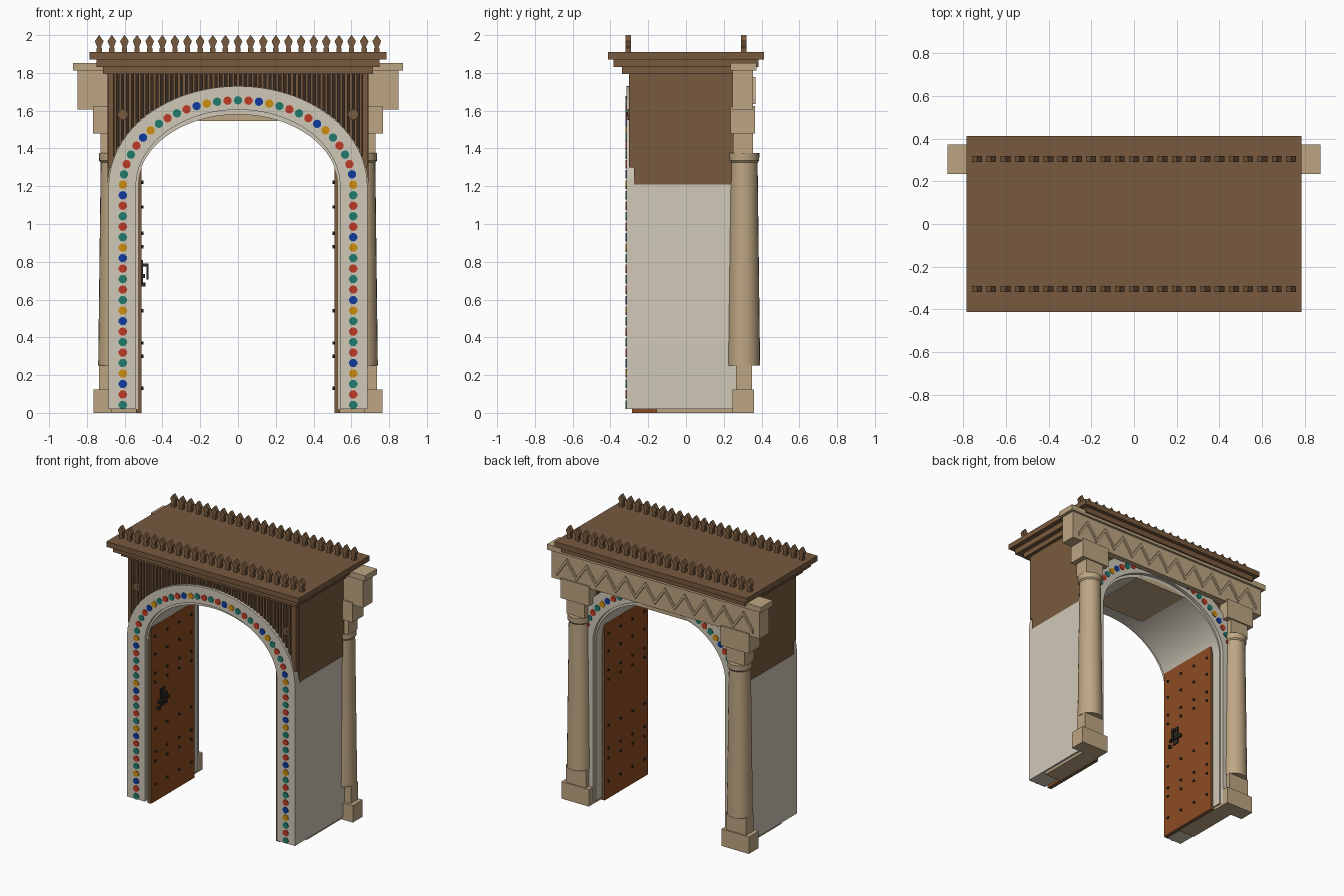
import bpy, bmesh, math
from mathutils import Matrix, Vector

cube = bpy.data.objects.get("Cube")
if cube:
    bpy.data.objects.remove(cube)


def material(name, rgb):
    lin = [((c / 255 + 0.055) / 1.055) ** 2.4 for c in rgb]
    m = bpy.data.materials.new(name)
    m.use_nodes = True
    m.diffuse_color = (*lin, 1)
    m.node_tree.nodes["Principled BSDF"].inputs["Base Color"].default_value = (*lin, 1)
    return m


plaster = material("pale plaster", (208, 200, 184))
wood = material("brown wood", (120, 90, 62))
shadow_wood = material("dark wood", (52, 42, 32))
stone = material("tan stone", (190, 166, 131))
door_wood = material("russet door wood", (140, 76, 36))
iron = material("dark iron", (48, 42, 36))
red = material("red tile", (190, 58, 38))
teal = material("teal tile", (32, 124, 108))
ochre = material("ochre tile", (206, 142, 14))
blue = material("blue tile", (16, 58, 160))


def finish(name, bm, *mats):
    bmesh.ops.recalc_face_normals(bm, faces=bm.faces)
    me = bpy.data.meshes.new(name)
    bm.to_mesh(me)
    bm.free()
    ob = bpy.data.objects.new(name, me)
    bpy.context.collection.objects.link(ob)
    for m in mats:
        me.materials.append(m)
    return ob


def add_box(bm, x0, x1, y0, y1, z0, z1):
    mid = Vector((x0 + x1, y0 + y1, z0 + z1)) / 2
    size = Matrix.Diagonal((abs(x1 - x0), abs(y1 - y0), abs(z1 - z0), 1))
    bmesh.ops.create_cube(bm, size=1, matrix=Matrix.Translation(mid) @ size)


def boxes(name, mat, *dims):
    bm = bmesh.new()
    for d in dims:
        add_box(bm, *d)
    return finish(name, bm, mat)


def add_disc(bm, centre, radius, depth, axis, sides=8, mat=0):
    rot = Vector((0, 0, 1)).rotation_difference(Vector(axis)).to_matrix().to_4x4()
    r = bmesh.ops.create_cone(bm, cap_ends=True, segments=sides, radius1=radius, radius2=radius,
                              depth=depth, matrix=Matrix.Translation(centre) @ rot)
    for f in {f for v in r["verts"] for f in v.link_faces}:
        f.material_index = mat


def add_strip(bm, side_a, side_b, y0, y1):
    """Solid band between two x-z outlines, given depth along y."""
    grid = [[bm.verts.new((p[0], y, p[1])) for p in side] for side, y in
            ((side_a, y0), (side_b, y0), (side_b, y1), (side_a, y1))]
    n = len(side_a)
    for k in range(4):
        a, b = grid[k], grid[(k + 1) % 4]
        for i in range(n - 1):
            bm.faces.new((a[i], a[i + 1], b[i + 1], b[i]))
    for i in (0, n - 1):
        bm.faces.new([g[i] for g in grid])


# Arch outlines
SPRING, FLOOR, STEPS = 1.2, 0.02, 48


def arch(a, b, legs=True):
    pts = [(-a * math.cos(math.pi * i / STEPS), SPRING + b * math.sin(math.pi * i / STEPS))
           for i in range(STEPS + 1)]
    return [(-a, FLOOR)] + pts + [(a, FLOOR)] if legs else pts


def arch_height(x):
    return SPRING + 0.53 * math.sqrt(max(0, 1 - (x / 0.685) ** 2))


bm = bmesh.new()
add_strip(bm, arch(0.685, 0.53), arch(0.53, 0.38), -0.29, 0.29)
for s in (-1, 1):
    add_strip(bm, arch(0.685, 0.53), arch(0.54, 0.405), s * 0.29, s * 0.315)
arch_wall = finish("arch_wall", bm, plaster)
bpy.context.view_layer.objects.active = arch_wall
arch_wall.select_set(True)
bpy.ops.object.shade_smooth_by_angle()
arch_wall.select_set(False)

# Round tiles following the middle of the arch, on both faces
path = arch(0.61, 0.455)
lengths = [math.dist(p, q) for p, q in zip(path, path[1:])]
total, count = sum(lengths), 73
pattern = [1, 0, 3, 2] + [1, 0, 1, 0, 3, 2] * 12
bm = bmesh.new()
for i in range(count):
    d = 0.022 + (total - 0.044) * i / (count - 1)
    k = 0
    while k < len(lengths) - 1 and d > lengths[k]:
        d -= lengths[k]
        k += 1
    p = Vector(path[k]).lerp(Vector(path[k + 1]), d / lengths[k])
    for s in (-1, 1):
        add_disc(bm, (p.x, s * 0.3165, p.y), 0.0225, 0.006, (0, s, 0), 10, pattern[i])
finish("arch_tiles", bm, red, teal, ochre, blue)

# Timber housing above the arch
crown = [(x * 0.69 / 0.685, z) for x, z in arch(0.685, 0.53, False)]
crown = [(x, max(z, 1.21)) for x, z in crown]
bm = bmesh.new()
add_strip(bm, crown, [(x, 1.8) for x, z in crown], -0.275, 0.275)
finish("upper_housing", bm, wood)
inner = [p for p in crown if p[1] > 1.3]
bm = bmesh.new()
for s in (-1, 1):
    add_strip(bm, inner, [(x, 1.8) for x, z in inner], s * 0.275, s * 0.28)
finish("screen_backing", bm, shadow_wood)

# Vertical slats of the screens, with corner posts and rosettes
bm = bmesh.new()
for s in (-1, 1):
    for i in range(51):
        x = -0.65 + i * 0.026
        add_box(bm, x - 0.007, x + 0.007, s * 0.275, s * 0.298, max(1.3, arch_height(x) - 0.02), 1.8)
    for e in (-1, 1):
        add_box(bm, e * 0.66, e * 0.685, s * 0.275, s * 0.303, 1.3, 1.8)
        add_disc(bm, (e * 0.61, s * 0.304, 1.58), 0.03, 0.014, (0, s, 0), 8)
        add_disc(bm, (e * 0.61, s * 0.31, 1.58), 0.012, 0.014, (0, s, 0), 8)
finish("screen_slats", bm, wood)

# Stepped roof
boxes("roof", wood, (-0.715, 0.715, -0.34, 0.34, 1.795, 1.832), (-0.75, 0.75, -0.385, 0.385, 1.832, 1.872),
      (-0.785, 0.785, -0.413, 0.413, 1.872, 1.91))

# Rows of pointed finials
half = [(0.014, 1.91), (0.014, 1.932), (0.01, 1.936), (0.023, 1.968), (0, 2.0)]
bm = bmesh.new()
for s in (-1, 1):
    for i in range(23):
        x = (i - 11) * 0.0668
        add_strip(bm, [(x - w, z) for w, z in half[:-1]] + [(x - 0.001, 2.0)],
                  [(x + w, z) for w, z in half[:-1]] + [(x + 0.001, 2.0)], s * 0.305 - 0.014, s * 0.305 + 0.014)
finish("roof_finials", bm, wood)

# Stone columns, bases and capitals
shaft = [(0, 0.25), (0.087, 0.25), (0.087, 0.27), (0.074, 1.325), (0.082, 1.335), (0.084, 1.375), (0, 1.375)]
for s, side in ((1, "left"), (-1, "right")):
    bm = bmesh.new()
    cx = s * 0.653
    edges = []
    vs = [bm.verts.new((cx + r, 0.305, z)) for r, z in shaft]
    edges = [bm.edges.new(e) for e in zip(vs, vs[1:])]
    bmesh.ops.spin(bm, geom=vs + edges, cent=(cx, 0.305, 0), axis=(0, 0, 1), angle=math.tau, steps=24)
    bmesh.ops.remove_doubles(bm, verts=bm.verts, dist=0.0005)
    column = finish(side + "_column", bm, stone)
    bpy.context.view_layer.objects.active = column
    column.select_set(True)
    bpy.ops.object.shade_smooth_by_angle()
    column.select_set(False)
    boxes(side + "_column_blocks", stone,
          (cx - 0.112, cx + 0.112, 0.245, 0.36, 0, 0.125), (cx - 0.082, cx + 0.082, 0.265, 0.35, 0.125, 0.255),
          (cx - 0.075, cx + 0.075, 0.25, 0.355, 1.375, 1.48), (cx - 0.115, cx + 0.115, 0.235, 0.365, 1.48, 1.625))
    boxes(side + "_threshold", stone, (s * 0.54, s * 0.67, -0.155, 0.26, 0, 0.03))

# Lintel with zigzag relief on the back
boxes("lintel", stone, (-0.85, 0.85, 0.245, 0.355, 1.607, 1.812), (-0.873, 0.873, 0.235, 0.373, 1.812, 1.852))
zig = [(-0.8 + i * 0.08, 1.765 if i % 2 else 1.65) for i in range(21)]
bm = bmesh.new()
add_strip(bm, [(x, z - 0.014) for x, z in zig], [(x, z + 0.014) for x, z in zig], 0.35, 0.367)
finish("lintel_zigzag", bm, stone)
boxes("arch_ceiling_block", stone, (-0.21, 0.21, -0.155, 0.29, 1.545, 1.58))

# Open doors against the jambs: russet faces, brown edges
for s, side in ((1, "left"), (-1, "right")):
    door = boxes(side + "_door", wood, (s * 0.51, s * 0.54, -0.285, 0.22, 0, 1.3))
    door.data.materials.append(door_wood)
    for f in door.data.polygons:
        f.material_index = int(abs(f.normal.x) > 0.5)
    bm = bmesh.new()
    for z in (0.13, 0.3, 0.37, 0.54, 0.88, 0.95, 1.09, 1.22):
        for y in (-0.24, -0.1, 0.04, 0.18):
            add_disc(bm, (s * 0.507, y, z), 0.009, 0.012, (1, 0, 0), 8)
    finish(side + "_door_studs", bm, iron)

# Handle and bolt on the right door
boxes("door_handle", iron, (-0.512, -0.503, -0.18, -0.13, 0.68, 0.81), (-0.505, -0.475, -0.165, -0.145, 0.775, 0.79),
      (-0.484, -0.474, -0.165, -0.145, 0.705, 0.79), (-0.51, -0.493, -0.21, -0.09, 0.715, 0.735),
      (-0.51, -0.49, -0.22, -0.2, 0.67, 0.69))
